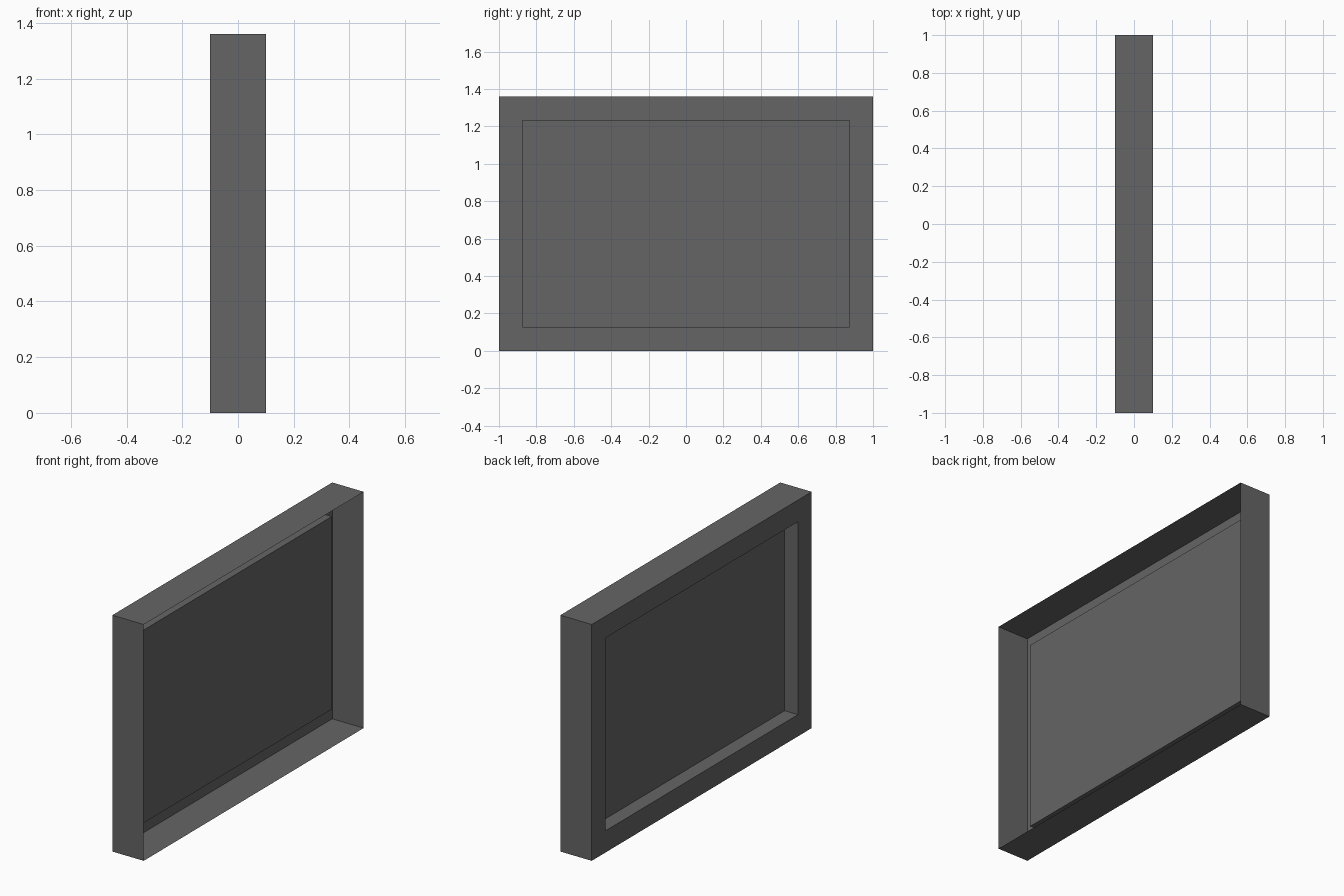
import bpy
import bmesh
from mathutils import Vector

default = bpy.data.objects.get("Cube")
if default:
    bpy.data.objects.remove(default, do_unlink=True)

DEPTH, WIDTH, HEIGHT = 0.2, 2.0, 1.36
BORDER, RECESS = 0.125, 0.085

# Single dark grey finish
grey = bpy.data.materials.new("dark_grey")
grey.use_nodes = True
colour = (0.13, 0.13, 0.13, 1)
grey.diffuse_color = colour
grey.node_tree.nodes["Principled BSDF"].inputs["Base Color"].default_value = colour


def face_towards(bm, direction):
    """Return the face whose normal points most along the direction."""
    return max(bm.faces, key=lambda f: f.normal.dot(direction))


# Shallow box standing on the ground
bm = bmesh.new()
bmesh.ops.create_cube(bm, size=1)
bmesh.ops.scale(bm, vec=(DEPTH, WIDTH, HEIGHT), verts=bm.verts)
bmesh.ops.translate(bm, vec=(0, 0, HEIGHT / 2), verts=bm.verts)
bm.normal_update()

# Open side: thin walls without a cover
bmesh.ops.delete(bm, geom=[face_towards(bm, Vector((1, 0, 0)))], context="FACES")

# Framed side: flat border, then a panel sunk straight in
panel = face_towards(bm, Vector((-1, 0, 0)))
bmesh.ops.inset_region(bm, faces=[panel], thickness=BORDER, use_even_offset=True)
sunk = bmesh.ops.extrude_discrete_faces(bm, faces=[panel])["faces"][0]
bmesh.ops.translate(bm, vec=(RECESS, 0, 0), verts=sunk.verts)

mesh = bpy.data.meshes.new("framed_panel")
bm.to_mesh(mesh)
bm.free()
mesh.materials.append(grey)
bpy.context.collection.objects.link(bpy.data.objects.new("framed_panel", mesh))
